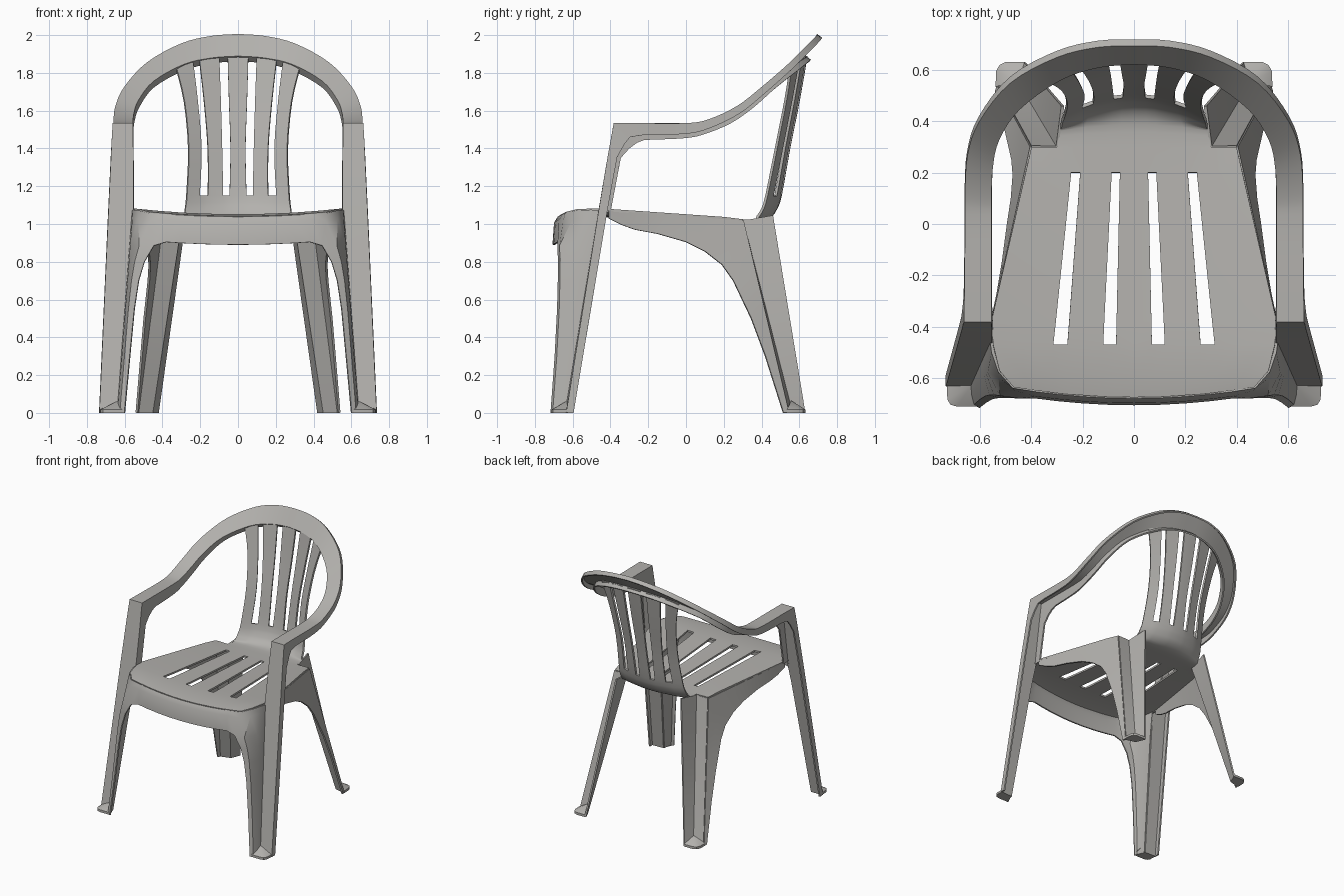
import bpy, bmesh, math
from mathutils import Vector as V

cube = bpy.data.objects.get("Cube")
if cube:
    bpy.data.objects.remove(cube)

COLOUR = (0.45, 0.44, 0.42, 1)
plastic = bpy.data.materials.new("grey_plastic")
plastic.use_nodes = True
plastic.diffuse_color = COLOUR
bsdf = plastic.node_tree.nodes["Principled BSDF"]
bsdf.inputs["Base Color"].default_value = COLOUR
bsdf.inputs["Roughness"].default_value = 0.6
parts = []


def lerp(a, b, t):
    return V(a) + (V(b) - V(a)) * t


def smooth(rows, k):
    """Catmull-Rom resampling of a list of point rows."""
    out = []
    for i in range(len(rows) - 1):
        near = (rows[max(i - 1, 0)], rows[i], rows[i + 1], rows[min(i + 2, len(rows) - 1)])
        for s in range(k):
            t = s / k
            out.append([(2 * b + (c - a) * t + (2 * a - 5 * b + 4 * c - d) * t * t
                         + (3 * b - a - 3 * c + d) * t ** 3) / 2
                        for a, b, c, d in zip(*near)])
    return out + [rows[-1]]


def finish(name, bm, thickness):
    """Mirrored, thickened sheet."""
    bmesh.ops.remove_doubles(bm, verts=bm.verts, dist=0.0005)
    loose = [v for v in bm.verts if not v.link_faces]
    bmesh.ops.delete(bm, geom=loose, context='VERTS')
    bmesh.ops.recalc_face_normals(bm, faces=bm.faces)
    me = bpy.data.meshes.new(name)
    bm.to_mesh(me)
    bm.free()
    me.materials.append(plastic)
    ob = bpy.data.objects.new(name, me)
    bpy.context.collection.objects.link(ob)
    ob.modifiers.new("mirror", 'MIRROR').merge_threshold = 0.002
    if thickness:
        wall = ob.modifiers.new("wall", 'SOLIDIFY')
        wall.thickness = thickness
        wall.offset = 0
    parts.append(ob)


def sheet(name, rows, skip=lambda r, c: False, thickness=0.012):
    bm = bmesh.new()
    grid = [[bm.verts.new(p) for p in row] for row in rows]
    for r in range(len(grid) - 1):
        for c in range(len(grid[0]) - 1):
            if not skip(r, c):
                bm.faces.new((grid[r][c], grid[r][c + 1], grid[r + 1][c + 1], grid[r + 1][c]))
    finish(name, bm, thickness)


# Seat flowing into the slatted backrest: y, z, y curve, z curve, column x
profile = [
    (-.675, 1.035, -.18, .1, (.07, .12, .26, .30, .40, .47)),
    (-.60, 1.045, -.1, .1, (.07, .12, .26, .31, .43, .525)),
    (-.47, 1.045, 0, .1, (.07, .12, .26, .315, .44, .55)),
    (-.38, 1.04, 0, .1, (.068, .116, .253, .305, .43, .557)),
    (.20, 1.02, 0, .06, (.055, .087, .21, .245, .33, .423)),
    (.30, 1.015, 0, .02, (.05, .085, .20, .235, .30, .40)),
    (.39, 1.016, .3, .02, (.05, .085, .19, .225, .29, .36)),
    (.445, 1.04, .8, 0, (.047, .082, .18, .215, .285, .36)),
    (.475, 1.08, .9, 0, (.046, .08, .17, .21, .28, .36)),
    (.50, 1.15, 1, 0, (.045, .08, .16, .205, .272, .36)),
    (.545, 1.4, 1, 0, (.04, .085, .16, .195, .262, .36)),
    (.595, 1.65, .85, 0, (.048, .092, .18, .215, .285, .36)),
    (.637, 1.89, .75, -.5, (.055, .10, .205, .24, .33, .4)),
]
rows = [[V((x, y - k * x * x, z + h * x * x)) for x in (0,) + xs] for y, z, k, h, xs in profile]
STEP = 3
rows = rows[:5] + smooth(rows[5:], STEP)
back_slot = 5 + 4 * STEP


def seat_skip(r, c):
    slot = 2 <= r < 4 or r >= back_slot
    return (slot and c in (1, 3)) or (c == 5 and r >= 5)


sheet("seat_and_backrest", rows, seat_skip, 0.014)


# Front leg corner line, shared by the arm strip and the front panel
def corner(z):
    return lerp((.635, -.635, 0), (.556, -.46, 1.06), z / 1.06)


# Arm strip: front foot, up the leg, along the arm and round the top of the back
def station(outer, inner, skirt):
    o, i, s = V(outer), V(inner), V(skirt)
    return [o + s * .7, o, i, i + s]


leg = [
    station((.73, -.63, 0), corner(0), (0, .05, 0)),
    station((.682, -.46, 1.06), corner(1.06), (0, .06, 0)),
    station((.668, -.41, 1.36), (.558, -.41, 1.36), (0, .065, -.01)),
    station((.663, -.39, 1.47), (.56, -.39, 1.47), (0, .09, -.07)),
    station((.66, -.38, 1.53), (.56, -.38, 1.53), (0, .12, -.10)),
]
arm = [
    station((.657, -.25, 1.53), (.56, -.25, 1.53), (0, .03, -.085)),
    station((.655, 0, 1.53), (.56, 0, 1.53), (0, 0, -.075)),
    station((.655, .12, 1.55), (.56, .10, 1.54), (0, .01, -.06)),
    station((.645, .27, 1.62), (.555, .22, 1.585), (0, .02, -.05)),
    station((.60, .40, 1.72), (.53, .33, 1.655), (0, .025, -.04)),
    station((.48, .55, 1.85), (.45, .45, 1.755), (0, .03, -.03)),
    station((.30, .65, 1.95), (.29, .565, 1.845), (0, .03, -.03)),
    station((.14, .69, 1.99), (.14, .615, 1.88), (0, .03, -.025)),
    station((0, .695, 2.0), (0, .628, 1.89), (0, .03, -.025)),
]
sheet("arm_and_top_rail", leg + smooth(arm, 4), lambda r, c: r == 0 and c == 2)


# Front apron and the inner panels of the front legs
def panel_row(inner):
    i, s = V(inner), corner(inner[2])
    fold = V((i.x + .6 * (s.x - i.x), i.y + .01, i.z))
    return [i, fold, V((s.x - .004, (fold.y + s.y) / 2, i.z)), s]


def front_edge(x):
    return V((x, -.675 + .18 * x * x, 1.035 + .1 * x * x))


def lip(x, out, drop):
    return front_edge(x) + V((0, -out, -drop))


apron_x = (0, .1, .2, .3, .38)
top = [front_edge(x) for x in apron_x] + [
    front_edge(.47), V((.525, -.573, 1.072)), V((.55, -.5, 1.075)), V((.556, -.45, 1.07))]
lower = panel_row((.445, -.675, .885))
apron = [
    top,
    [lip(x, .018, .03) for x in apron_x] + [lerp(a, b, .25) for a, b in zip(top[5:], lower)],
    [lip(x, .026, .145) for x in apron_x] + lower,
]
for p in ((.495, -.672, .80), (.525, -.673, .70), (.548, -.677, .55), (.572, -.69, .3), (.60, -.712, 0)):
    apron.append([V(p)] * 5 + panel_row(p))
sheet("front_apron_and_leg_panels", apron, lambda r, c: r >= 2 and c < 5)

# Side aprons sweeping down into the back legs: (y, z) of the arch and its x
arch = [(-.41, 1.03, .557), (-.34, .995, .545), (-.27, .97, .53), (-.15, .948, .51), (0, .905, .49),
        (.10, .855, .475), (.19, .785, .468), (.25, .70, .473), (.345, .50, .495),
        (.42, .30, .512), (.515, 0, .537)]


def ridge(z):
    return lerp((.53, .54, 0), (.40, .30, 1.017), z / 1.017)


side = []
for y, z, x in arch:
    if y < .2:
        t = (y + .41) / .60
        upper = lerp((.557, -.41, 1.071), ridge(1.017), t)
    else:
        upper = ridge(z)
    side.append([V((x, y, z)), lerp((x, y, z), upper, .5), upper])
side[7:7] = [[side[6][0], lerp(side[6][0], ridge(.9), .5), ridge(.9)]]
sheet("side_apron", side)

# Back leg web and rear flange
web = []
for t in (0, .25, .5, .75, 1):
    z = 1.017 * t
    web.append([ridge(z), lerp((.455, .56, 0), (.30, .30, 1.017), t),
                lerp((.425, .63, 0), (.278, .46, 1.045), t)])
sheet("back_leg_channel", web)


# Feet: sloping facets that fill the leg corner, with a rounded rim
def foot(name, apex, outline):
    bm = bmesh.new()
    tip = bm.verts.new(apex)
    rim = [bm.verts.new((x, y, .018)) for x, y in outline]
    base = [bm.verts.new((x, y, 0)) for x, y in outline]
    for i in range(len(rim) - 1):
        bm.faces.new((tip, rim[i], rim[i + 1]))
        bm.faces.new((rim[i], base[i], base[i + 1], rim[i + 1]))
    bm.faces.new(base)
    finish(name, bm, 0)


foot("front_foot", (.632, -.628, .065),
     [(.60, -.712), (.69, -.712), (.715, -.705), (.728, -.685), (.73, -.625), (.635, -.63)])
foot("back_foot", (.457, .557, .065),
     [(.425, .632), (.50, .632), (.525, .62), (.538, .595), (.54, .535), (.457, .557)])

# Apply the modifiers and shade
bpy.ops.object.select_all(action='DESELECT')
for ob in parts:
    ob.select_set(True)
bpy.context.view_layer.objects.active = parts[0]
bpy.ops.object.convert(target='MESH')
bpy.ops.object.shade_smooth_by_angle(angle=math.radians(35))
